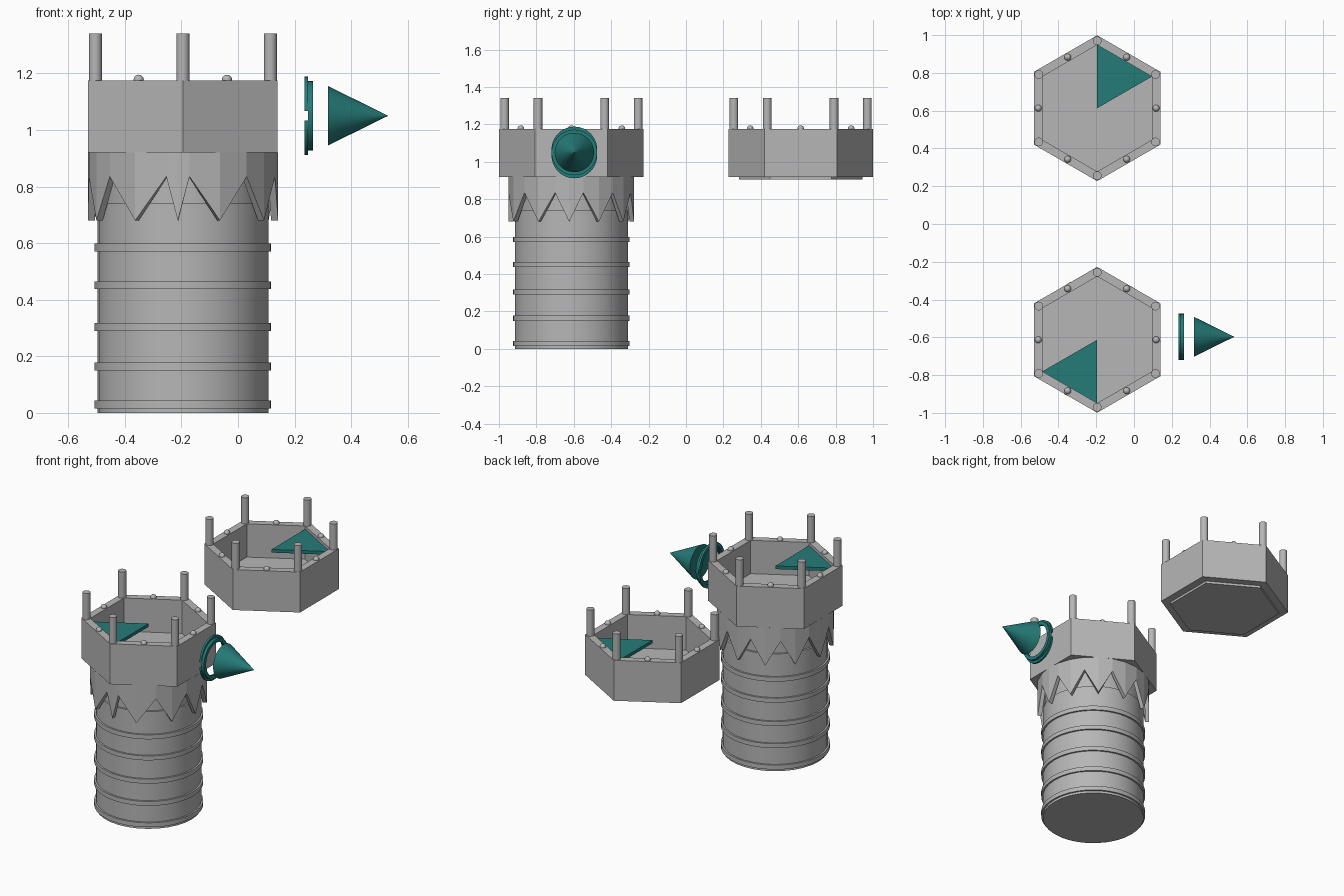
import bpy, bmesh, math
from mathutils import Matrix, Vector

if "Cube" in bpy.data.objects:
    bpy.data.objects.remove(bpy.data.objects["Cube"])


def material(name, color):
    m = bpy.data.materials.new(name)
    m.use_nodes = True
    m.diffuse_color = (*color, 1)
    m.node_tree.nodes["Principled BSDF"].inputs["Base Color"].default_value = (*color, 1)
    return m


STONE = material("stone grey", (0.47, 0.47, 0.47))
TEAL = material("teal", (0.018, 0.2, 0.19))


def finish(name, bm, mat, loc=(0, 0, 0), smooth=True):
    bmesh.ops.recalc_face_normals(bm, faces=bm.faces)
    mesh = bpy.data.meshes.new(name)
    bm.to_mesh(mesh)
    bm.free()
    mesh.materials.append(mat)
    ob = bpy.data.objects.new(name, mesh)
    bpy.context.collection.objects.link(ob)
    ob.location = loc
    if smooth:
        bpy.ops.object.select_all(action="DESELECT")
        ob.select_set(True)
        bpy.context.view_layer.objects.active = ob
        bpy.ops.object.shade_smooth_by_angle(angle=math.radians(30))
    return ob


def lathe(profile, sides, start=0.0, closed=False, span=math.tau):
    """Turn (radius, height) points about z; a span under a full turn gets end caps."""
    bm = bmesh.new()
    full = span > 6.28
    rows = []
    for i in range(sides if full else sides + 1):
        a = start + span * i / sides
        rows.append([bm.verts.new((r * math.cos(a), r * math.sin(a), z)) for r, z in profile])
    n = len(profile)
    for i in range(sides):
        p, q = rows[i], rows[(i + 1) % len(rows)]
        for j in range(n if closed else n - 1):
            k = (j + 1) % n
            bm.faces.new((p[j], q[j], q[k], p[k]))
    if not full:
        bm.faces.new(rows[0])
        bm.faces.new(rows[-1])
    elif not closed:
        bm.faces.new([r[0] for r in rows])
        bm.faces.new([r[-1] for r in rows])
    return bm


CX, CY = -0.195, 0.613
RIM = 1.175
CORNERS = [math.radians(30 + 60 * i) for i in range(6)]


def crown(prefix, cy, sector):
    """Hexagonal parapet with posts, beads and a triangular plate."""
    at = Vector((CX, cy, 0))
    cup = [(0.33, 0.905), (0.33, 0.92), (0.386, 0.92), (0.386, RIM), (0.335, RIM), (0.335, 0.965)]
    finish(prefix + "_parapet", lathe(cup, 6, CORNERS[0]), STONE, at, False)
    posts, beads = bmesh.new(), bmesh.new()
    for a in CORNERS:
        spot = Matrix.Translation((0.357 * math.cos(a), 0.357 * math.sin(a), RIM + 0.08))
        bmesh.ops.create_cone(posts, cap_ends=True, segments=20, radius1=0.023,
                              radius2=0.023, depth=0.17, matrix=spot)
        b = a + math.radians(30)
        spot = Matrix.Translation((0.312 * math.cos(b), 0.312 * math.sin(b), RIM + 0.002))
        bmesh.ops.create_uvsphere(beads, u_segments=16, v_segments=10, radius=0.018, matrix=spot)
    finish(prefix + "_posts", posts, STONE, at)
    finish(prefix + "_beads", beads, STONE, at)
    # Triangular plate filling one sector of the hexagon
    bm = bmesh.new()
    tri = [Vector((0, 0, 1.135))]
    for k in (sector, sector + 1):
        a = CORNERS[k]
        tri.append(Vector((0.335 * math.cos(a), 0.335 * math.sin(a), 1.135)))
    face = bm.faces.new([bm.verts.new(v) for v in tri])
    top = bmesh.ops.extrude_face_region(bm, geom=[face])["geom"]
    bmesh.ops.translate(bm, vec=(0, 0, 0.02),
                        verts=[v for v in top if isinstance(v, bmesh.types.BMVert)])
    finish(prefix + "_floor_plate", bm, TEAL, at, False)


crown("tower", -CY, 3)
crown("spare", CY, 0)

# Round tower shaft with raised bands
base = (CX, -CY, 0)
finish("tower_shaft", lathe([(0.302, 0), (0.302, 0.74), (0.29, 0.74), (0.29, 0.92)], 32), STONE, base)
for i, z in enumerate((0.015, 0.15, 0.29, 0.437, 0.57)):
    band = [(0.298, z), (0.312, z), (0.312, z + 0.028), (0.298, z + 0.028)]
    finish(f"shaft_band_{i + 1}", lathe(band, 48, closed=True), STONE, base)

# Skirt with uneven hanging teeth, angles measured from the front
notches = [-50, -10, 4, 42, 75, 101, 131, 160, 190, 220, 250, 280]
bm = bmesh.new()
columns = []
for i, a in enumerate(notches):
    b = notches[i + 1] if i < 11 else notches[0] + 360
    for angle, z in ((a, 0.835), ((a + b) / 2, 0.68)):
        t = math.radians(angle)
        x, y = 0.337 * math.sin(t), -0.337 * math.cos(t)
        columns.append((bm.verts.new((x, y, z)), bm.verts.new((x, y, 0.92))))
for (p, q), (r, s) in zip(columns, columns[1:] + columns[:1]):
    bm.faces.new((p, r, s, q))
skirt = finish("toothed_skirt", bm, STONE, base, False)
wall = skirt.modifiers.new("thickness", "SOLIDIFY")
wall.thickness = 0.025
wall.offset = -1

# Sideways cone, collar ring and split flange, sharing one axis
SIDE = (0, math.radians(90), 0)


def sideways(name, bm, x, z=1.05):
    finish(name, bm, TEAL, (x, -0.597, z)).rotation_euler = SIDE


sideways("cone_cap", lathe([(0.105, 0), (0.0005, 0.212)], 48), 0.318)
sideways("collar_ring", lathe([(0.1, 0), (0.122, 0), (0.122, 0.018), (0.1, 0.018)], 48, closed=True), 0.247)
for name, sign, start in (("upper", 1, math.pi / 2), ("lower", -1, -math.pi / 2)):
    half = [(0.1, 0), (0.122, 0), (0.122, 0.013), (0.1, 0.013)]
    sideways(name + "_flange", lathe(half, 24, start, True, math.pi), 0.235, 1.05 + sign * 0.016)
